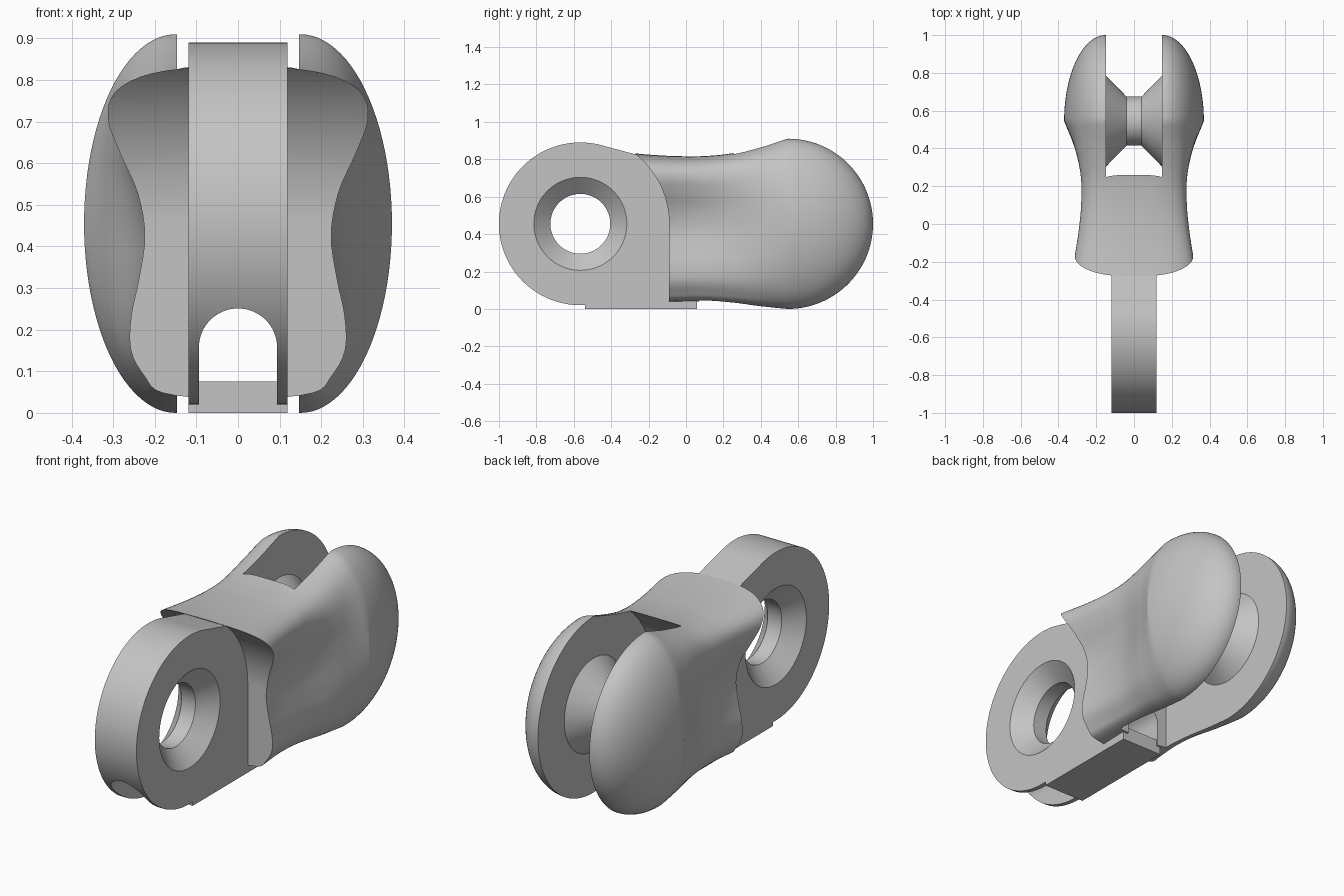
import bpy, bmesh, math

if "Cube" in bpy.data.objects:
    bpy.data.objects.remove(bpy.data.objects["Cube"])

grey = bpy.data.materials.new("plain grey")
grey.use_nodes = True
colour = (0.55, 0.55, 0.55, 1)
grey.diffuse_color = colour
grey.node_tree.nodes["Principled BSDF"].inputs["Base Color"].default_value = colour

FRONT, BACK, MID = -0.565, 0.545, 0.455   # hinge centres (y) and their height
CLEAR = 0.475                             # swing clearance radius


def loft(name, rings):
    """Skin closed rings of equal length and cap both ends."""
    bm = bmesh.new()
    loops = [[bm.verts.new(p) for p in ring] for ring in rings]
    n = len(loops[0])
    for a, b in zip(loops, loops[1:]):
        for i in range(n):
            j = (i + 1) % n
            bm.faces.new((a[i], a[j], b[j], b[i]))
    bm.faces.new(loops[0])
    bm.faces.new(loops[-1])
    bmesh.ops.recalc_face_normals(bm, faces=bm.faces)
    mesh = bpy.data.meshes.new(name)
    bm.to_mesh(mesh)
    bm.free()
    mesh.materials.append(grey)
    obj = bpy.data.objects.new(name, mesh)
    bpy.context.collection.objects.link(obj)
    return obj


def prism_x(name, outline, half):
    return loft(name, [[(x, y, z) for y, z in outline] for x in (-half, half)])


def lathe_x(name, profile, y):
    turns = [math.tau * i / 96 for i in range(96)]
    return loft(name, [[(x, y + r * math.cos(a), MID + r * math.sin(a)) for a in turns]
                       for x, r in profile])


def arc(y, z, r, start, end, n=48):
    angles = [math.radians(start + (end - start) * i / n) for i in range(n + 1)]
    return [(y + r * math.cos(a), z + r * math.sin(a)) for a in angles]


def boolean(target, tool, operation):
    mod = target.modifiers.new(operation.title(), 'BOOLEAN')
    mod.operation, mod.solver, mod.object = operation, 'EXACT', tool
    bpy.context.view_layer.objects.active = target
    bpy.ops.object.modifier_apply(modifier=mod.name)
    bpy.data.objects.remove(tool)


def spline(values, t):
    """Smooth curve through evenly spaced values, t from 0 to 1."""
    v = [2 * values[0] - values[1], *values, 2 * values[-1] - values[-2]]
    s = t * (len(values) - 1)
    i = min(int(s), len(values) - 2)
    f = s - i
    a, b, c, d = v[i:i + 4]
    return b + f * (c - a + f * (2 * a - 5 * b + 4 * c - d + f * (3 * (b - c) + d - a))) / 2


# Body: waisted section at the front blending to a rounded disc at the back
waisted = [.04, .19, .235, .27, .27, .25, .236, .253, .292, .315, .29, .20, .04]
width = [.37, .312, .281, .28, .295, .318, .33]
top = [.91, .865, .832, .817, .817, .825, .84]
bottom = [0, .012, .028, .038, .036, .03, .025]
blend = [0, .3, .6, .85, 1, 1, 1]
STEPS = 48


def section(y, low, high, half_widths):
    side = []
    for i, w in enumerate(half_widths):
        a = math.pi * (i / STEPS - 0.5)
        side.append((w, y, (low + high) / 2 + (high - low) / 2 * math.sin(a)))
    return side + [(-x, y, z) for x, y, z in reversed(side)]


rings = []
for k in range(36, -1, -1):
    t = k / 36
    s = spline(blend, t)
    shape = [(1 - s) * (.15 + .22 * math.sin(math.pi * i / STEPS)) / .37
             + s * spline(waisted, i / STEPS) / .315 for i in range(STEPS + 1)]
    scale = spline(width, t) / max(shape)
    rings.append(section(BACK - 0.895 * t, spline(bottom, t), spline(top, t),
                         [w * scale for w in shape]))
for k in range(1, 32):
    phi = math.pi / 2 * k / 31.3
    h = math.cos(phi)
    rings.append(section(BACK + MID * math.sin(phi), MID - MID * h, MID + MID * h,
                         [.15 + .22 * h * math.sin(math.pi * i / STEPS)
                          for i in range(STEPS + 1)]))
link = loft("link_body", rings)

# Swing clearance at the front, and the slot between the rear cheeks
front_cut = arc(FRONT, MID, CLEAR, 0, 90) + [
    (FRONT, 1.2), (-1.3, 1.2), (-1.3, -.2), (FRONT + CLEAR, -.2)]
boolean(link, prism_x("front_cutter", front_cut, 1), 'DIFFERENCE')
slot = arc(BACK, MID, CLEAR, 180, 90) + [
    (BACK, 1.2), (1.3, 1.2), (1.3, -.2), (BACK - CLEAR, -.2)]
boolean(link, prism_x("slot_cutter", slot, .147), 'DIFFERENCE')

# Front tongue with a countersunk hole
tongue = prism_x("tongue", arc(FRONT, MID, .435, 270, 75, 80) + [(0, .754), (0, .02)], .119)
hole = [(-.13, .261), (-.04, .16), (.04, .16), (.13, .261)]
boolean(tongue, lathe_x("hole_cutter", hole, FRONT), 'DIFFERENCE')
boolean(link, tongue, 'UNION')

# Arched tunnel along the underside
arch = [(-.094, -.1)] + arc(0, .157, .094, 180, 0, 32) + [(.094, -.1)]
tunnel = loft("tunnel_cutter", [[(x, y, z) for x, z in arch] for y in (-1.2, .3)])
boolean(link, tunnel, 'DIFFERENCE')

# Floor plate closing the tunnel, and the waisted axle in the slot
plate = prism_x("floor_plate", [(-.54, 0), (.06, 0), (.06, .075), (-.54, .075)], .119)
axle = lathe_x("axle", [(-.16, .253), (-.04, .13), (.04, .13), (.16, .253)], BACK)

for obj in (link, plate, axle):
    bpy.ops.object.select_all(action='DESELECT')
    obj.select_set(True)
    bpy.context.view_layer.objects.active = obj
    bpy.ops.object.shade_smooth_by_angle(angle=math.radians(20))
